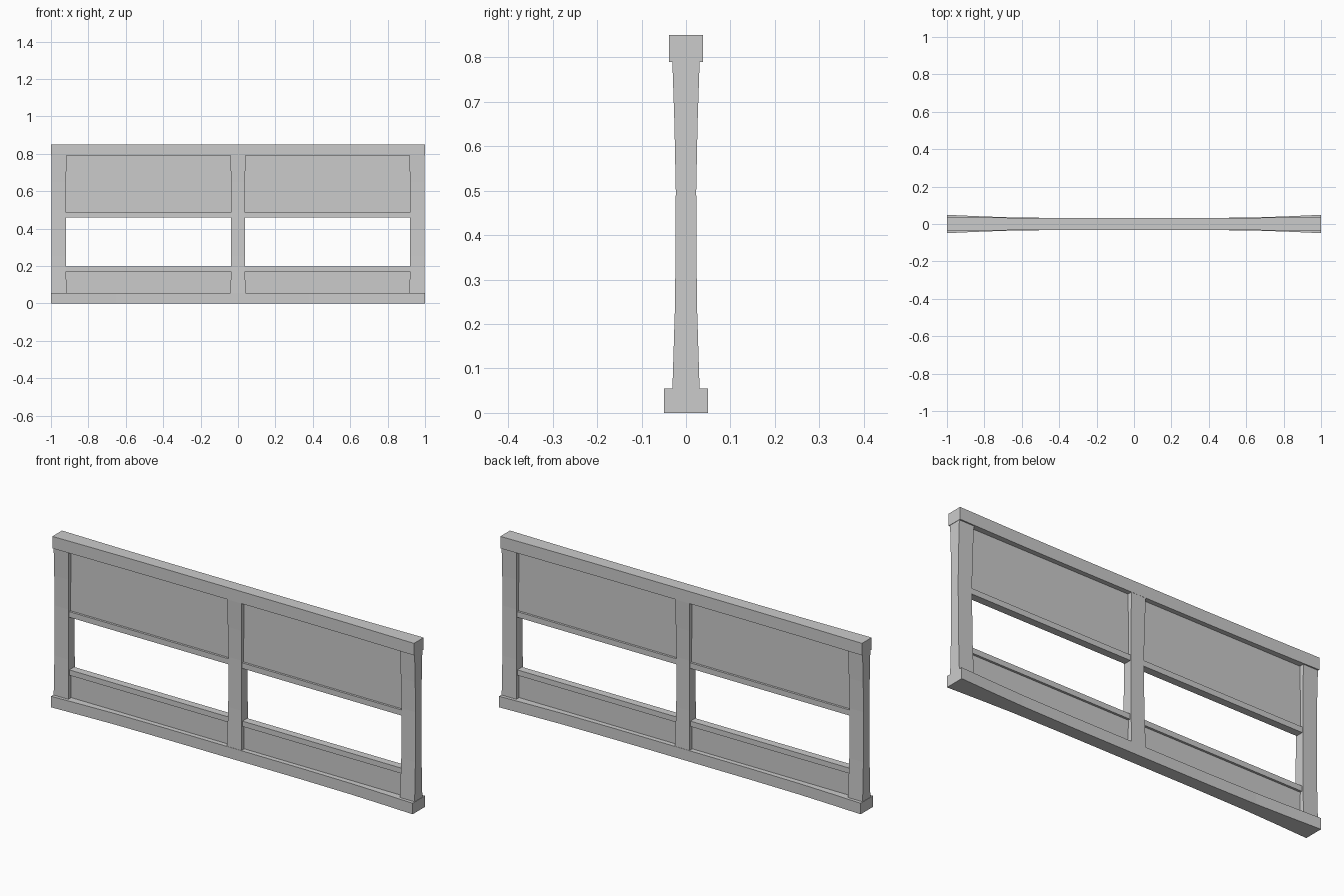
import bpy, bmesh

if "Cube" in bpy.data.objects:
    bpy.data.objects.remove(bpy.data.objects["Cube"])


def loft(name, axis, stations):
    """Bar along 'x' or 'z' from stations (position, low edge, high edge, half depth)."""
    bm = bmesh.new()
    rings = []
    for t, lo, hi, d in stations:
        ring = []
        for u, y in ((lo, -d), (hi, -d), (hi, d), (lo, d)):
            ring.append(bm.verts.new((t, y, u) if axis == 'x' else (u, y, t)))
        rings.append(ring)
    for a, b in zip(rings, rings[1:]):
        for i in range(4):
            j = (i + 1) % 4
            bm.faces.new((a[i], a[j], b[j], b[i]))
    bm.faces.new(rings[0])
    bm.faces.new(rings[-1])
    bmesh.ops.recalc_face_normals(bm, faces=bm.faces)
    mesh = bpy.data.meshes.new(name)
    bm.to_mesh(mesh)
    bm.free()
    obj = bpy.data.objects.new(name, mesh)
    bpy.context.collection.objects.link(obj)
    return obj


def rail(name, z0, z1, half_depths):
    """Full-length rail, thinner towards the middle; half_depths = [(x, depth)]."""
    side = [(x, z0, z1, d) for x, d in half_depths]
    loft(name, 'x', [(-x, a, b, d) for x, a, b, d in reversed(side)] + side)


# Top and bottom rails
rail("bottom_rail", 0.0, 0.055, [(0.38, 0.032), (0.65, 0.035), (0.82, 0.041), (1.0, 0.049)])
rail("top_rail", 0.79, 0.85, [(0.38, 0.0315), (0.65, 0.033), (1.0, 0.038)])

# Posts, worn thinner at mid height: (z, half depth, inward bow)
wear = [(0.04, 0.031, 0.0), (0.25, 0.0245, 0.003),
        (0.5, 0.023, 0.004), (0.65, 0.026, 0.002), (0.80, 0.031, 0.0)]
for sx, label in ((-1, "left"), (1, "right")):
    loft(label + "_post", 'z',
         [(z, *sorted((sx * (0.917 + b), sx * 0.998)), d) for z, d, b in wear])
loft("centre_post", 'z', [(z, -0.04 + b, 0.04 - b, d) for z, d, b in wear])

# Panels with their edge rails, one set per bay
for sx, label in ((-1, "left"), (1, "right")):
    x0, x1 = sorted((sx * 0.02, sx * 0.95))
    for part, z0, z1, d in (("upper_panel", 0.48, 0.80, 0.008),
                            ("upper_edge_rail", 0.46, 0.488, 0.019),
                            ("lower_panel", 0.04, 0.18, 0.008),
                            ("lower_edge_rail", 0.17, 0.197, 0.019)):
        loft(f"{label}_{part}", 'x', [(x0, z0, z1, d), (x1, z0, z1, d)])
